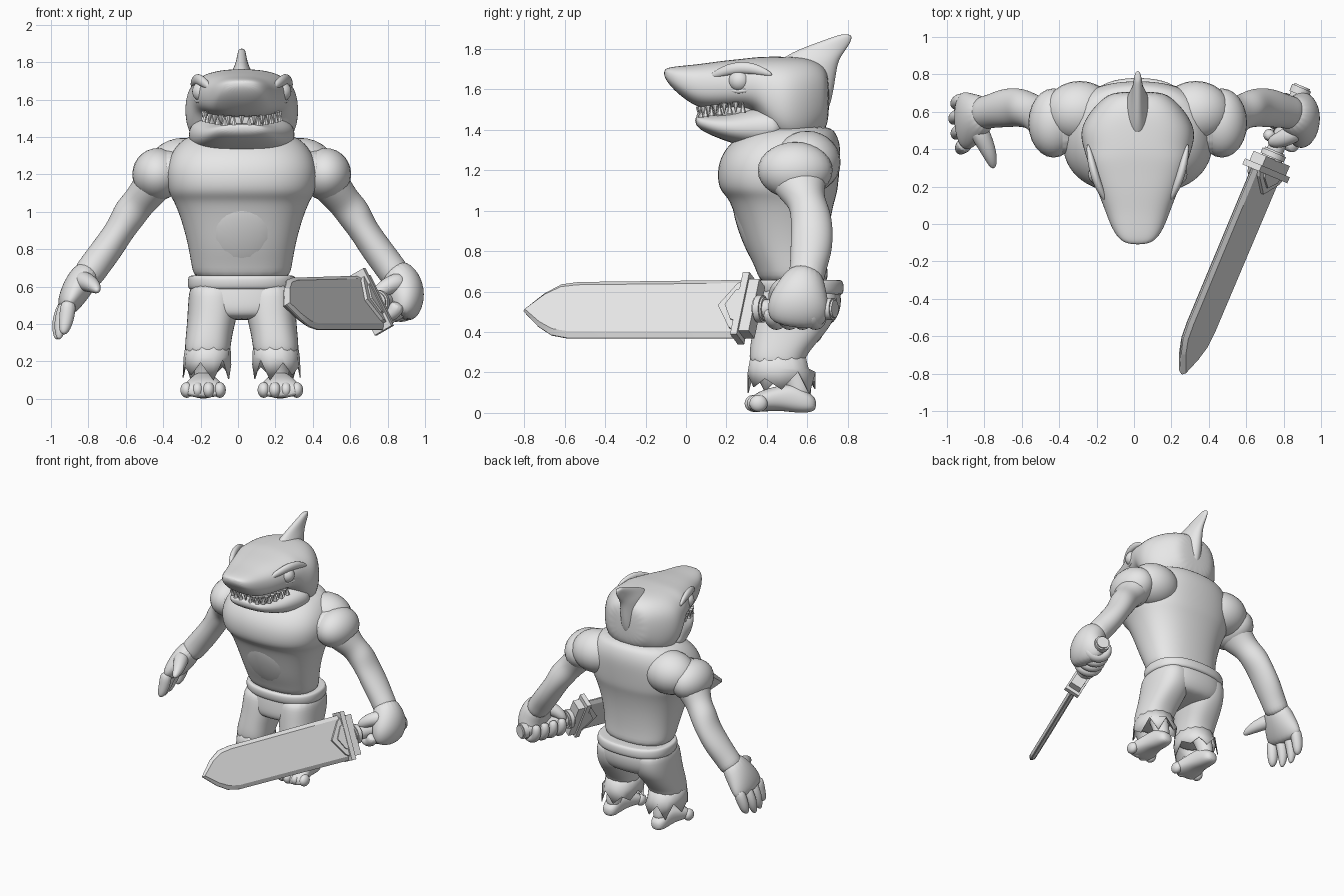
import bpy, bmesh, math
from mathutils import Vector as V, Matrix

if "Cube" in bpy.data.objects:
    bpy.data.objects.remove(bpy.data.objects["Cube"])

CX = 0.02  # symmetry plane of the body
GREY = (0.8, 0.8, 0.8, 1)
mat = bpy.data.materials.new("plain grey")
mat.use_nodes = True
mat.diffuse_color = GREY
mat.node_tree.nodes["Principled BSDF"].inputs["Base Color"].default_value = GREY


def finish(name, bm, mirror=False, sub=0, angle=40, matrix=None):
    bmesh.ops.recalc_face_normals(bm, faces=bm.faces)
    me = bpy.data.meshes.new(name)
    bm.to_mesh(me)
    bm.free()
    me.materials.append(mat)
    ob = bpy.data.objects.new(name, me)
    bpy.context.collection.objects.link(ob)
    ob.matrix_world = matrix if matrix else Matrix.Translation((CX, 0, 0))
    if mirror:
        ob.modifiers.new("mirror", 'MIRROR')
    if sub:
        m = ob.modifiers.new("smooth", 'SUBSURF')
        m.levels = m.render_levels = sub
    bpy.ops.object.select_all(action='DESELECT')
    ob.select_set(True)
    bpy.context.view_layer.objects.active = ob
    bpy.ops.object.shade_smooth_by_angle(angle=math.radians(angle))
    return ob


def loft(name, sections, power=2.0, sides=20, mirror=False, sub=2, jag=0):
    """Skin superellipse rings given as (centre, half axis, half axis)."""
    bm = bmesh.new()
    rings = []
    for c, u, v in sections:
        ring = []
        for i in range(sides):
            a = math.tau * i / sides
            x, y = math.cos(a), math.sin(a)
            x = math.copysign(abs(x) ** (2 / power), x)
            y = math.copysign(abs(y) ** (2 / power), y)
            ring.append(bm.verts.new(V(c) + V(u) * x + V(v) * y))
        rings.append(ring)
    for r, s in zip(rings, rings[1:]):
        for i in range(sides):
            j = (i + 1) % sides
            bm.faces.new((r[i], r[j], s[j], s[i]))
    if jag:
        for i, vert in enumerate(rings[-1]):
            vert.co.z += jag * (i % 2) + 0.02 * math.sin(i * 2.3)
    else:
        bm.faces.new(rings[0])
        bm.faces.new(rings[-1])
    return finish(name, bm, mirror, sub, 60)


def level(z, w, y0, y1, x=0):
    return (x, (y0 + y1) / 2, z), (w, 0, 0), (0, (y1 - y0) / 2, 0)


def upright(y, w, z0, z1, x=0):
    return (x, y, (z0 + z1) / 2), (w, 0, 0), (0, 0, (z1 - z0) / 2)


def tube(name, path, ref=(0, 1, 0), **kw):
    """Limb along points (position, radius across, radius along ref)."""
    pts = [V(p[0]) for p in path]
    secs = []
    for i, (p, a, b) in enumerate(path):
        t = (pts[min(i + 1, len(pts) - 1)] - pts[max(i - 1, 0)]).normalized()
        v = (V(ref) - t * t.dot(V(ref))).normalized()
        secs.append((p, v.cross(t) * a, v * b))
    return loft(name, secs, **kw)


def ball(name, loc, size, tilt=0, mirror=False):
    bm = bmesh.new()
    m = Matrix.Translation(loc) @ Matrix.Rotation(tilt, 4, 'X') @ Matrix.Diagonal((*size, 1))
    bmesh.ops.create_uvsphere(bm, u_segments=24, v_segments=14, radius=1, matrix=m)
    return finish(name, bm, mirror, angle=60)


# Torso with a chest ledge, a belly panel and shoulder muscles
loft("torso", [level(*s) for s in (
    (.62, .25, .37, .71), (.70, .27, .35, .70), (.80, .285, .30, .70), (.92, .315, .26, .71),
    (1.02, .35, .225, .73), (1.07, .375, .20, .745), (1.11, .40, .155, .755), (1.22, .415, .15, .765),
    (1.31, .385, .19, .77), (1.38, .33, .27, .75), (1.425, .25, .38, .71))], power=2.4)
ball("belly_panel", (0, .342, .88), (.19, .07, .25), tilt=math.radians(22))
ball("shoulder_muscle", (.45, .54, 1.2), (.135, .185, .14), mirror=True)
ball("shoulder_blade", (.31, .60, 1.24), (.19, .165, .155), mirror=True)

# Skull, jaw and mouth core
loft("head", [upright(*s) for s in (
    (-.11, .055, 1.665, 1.70), (-.075, .11, 1.61, 1.712), (0, .15, 1.545, 1.72), (.07, .175, 1.505, 1.727),
    (.17, .215, 1.50, 1.742), (.27, .25, 1.50, 1.752), (.35, .275, 1.49, 1.762), (.41, .295, 1.36, 1.765),
    (.50, .315, 1.30, 1.765), (.60, .26, 1.30, 1.76), (.67, .19, 1.38, 1.73), (.71, .13, 1.43, 1.68))],
    power=2.6)
loft("jaw", [upright(*s) for s in (
    (.045, .09, 1.43, 1.466), (.07, .135, 1.40, 1.47), (.13, .18, 1.37, 1.472), (.22, .225, 1.335, 1.48),
    (.32, .262, 1.31, 1.51), (.40, .287, 1.30, 1.53), (.50, .29, 1.30, 1.52))], power=2.5)
loft("mouth_core", [upright(y, w, 1.42, 1.58) for y, w in ((.11, .08), (.2, .13), (.4, .18))], sub=1)

# Two interlocking rows of teeth around the mouth
bm = bmesh.new()
for i in range(27):
    t = math.radians(-84 + 168 * i / 26)
    x = math.copysign(abs(math.sin(t)) ** .75, t) * .205
    y = .33 - .265 * math.cos(t) ** .75
    lift = .025 * abs(math.sin(t)) ** 3
    flip = math.pi if i % 2 else 0
    m = Matrix.Translation((x, y, 1.487 + lift)) @ Matrix.Rotation(flip, 4, 'X')
    bmesh.ops.create_cone(bm, cap_ends=True, segments=6, radius1=.017, radius2=.001, depth=.055, matrix=m)
finish("teeth", bm)

# Eyes, angry brows and head fin
ball("eye", (.21, .265, 1.643), (.055, .055, .055), mirror=True)
tube("brow", [((.16, .11, 1.655), .01, .01), ((.195, .17, 1.685), .02, .025), ((.228, .25, 1.71), .024, .032),
              ((.25, .34, 1.705), .022, .03), ((.268, .43, 1.67), .008, .01)], ref=(0, 0, 1), sides=12, mirror=True)
tube("eye_socket", [((.205, .20, 1.605), .012, .012), ((.232, .26, 1.585), .014, .014),
                    ((.252, .33, 1.605), .012, .012)], ref=(0, 0, 1), sides=10, mirror=True, sub=1)
loft("head_fin", [level(*s) for s in (
    (1.46, .05, .58, .70), (1.60, .075, .48, .735), (1.72, .068, .43, .75), (1.765, .046, .49, .77),
    (1.80, .032, .56, .795), (1.84, .024, .67, .82), (1.866, .018, .745, .82), (1.872, .01, .765, .81))], sides=16)

# Arms
tube("arm", [((.27, .53, 1.24), .11, .17), ((.43, .54, 1.22), .13, .175), ((.50, .57, 1.11), .10, .125),
             ((.55, .595, 1.05), .088, .09), ((.60, .615, .99), .095, .10), ((.645, .625, .91), .078, .105),
             ((.72, .62, .80), .084, .105), ((.795, .60, .70), .083, .087), ((.845, .59, .63), .085, .095)],
     mirror=True)

# Open right hand, fingers hanging down
tube("right_palm", [((-.80, .60, .71), .072, .085), ((-.87, .57, .61), .085, .13), ((-.92, .55, .52), .068, .165),
                    ((-.945, .545, .465), .045, .14)])
for i, name in enumerate(("little", "ring", "middle", "index")):
    y = .665 - .08 * i
    out, low = .025 * math.sin(i + .6), .30 + .03 * abs(i - 1.5)
    tube("right_%s_finger" % name, [((-.925, y, .53), .045, .042), ((-.945 - out, y - .01, .44), .043, .04),
         ((-.96 - out, y - .025, .37), .033, .033), ((-.965 - out, y - .04, low), .012, .012)], sides=12)
tube("right_thumb", [((-.87, .54, .64), .06, .06), ((-.82, .44, .62), .05, .05), ((-.785, .36, .60), .038, .038),
                     ((-.77, .295, .575), .015, .015)], ref=(0, 0, 1), sides=12)

# Sword frame: local x runs to the tip, y across the blade, z along its height
axis = V((.39, .921, 0)).normalized()
side = V((axis.y, -axis.x, 0))
roll = math.radians(28)
face = side * math.cos(roll) + V((0, 0, math.sin(roll)))
rise = (-axis).cross(face)
if rise.z < 0:
    rise, face = -rise, -face
sword = Matrix.Translation((.715, .30, .515)) @ Matrix((-axis, face, rise)).transposed().to_4x4()


def plate(name, outline, half, inset=0.0):
    """Flat plate; an inset gives it ground edges around the outline."""
    bm = bmesh.new()
    cx = sum(p[0] for p in outline) / len(outline)
    lx = max(abs(p[0] - cx) for p in outline)
    lz = max(abs(p[1]) for p in outline)
    layers = [(-half, inset), (half, inset)]
    if inset:
        layers[1:1] = [(-half * .18, 0), (half * .18, 0)]
    rows = [[bm.verts.new((cx + (x - cx) * (1 - k / lx), y, z * (1 - k / lz))) for x, z in outline]
            for y, k in layers]
    for r, s in zip(rows, rows[1:]):
        for i in range(len(r)):
            bm.faces.new((r[i - 1], r[i], s[i], s[i - 1]))
    bm.faces.new(rows[0])
    bm.faces.new(rows[-1])
    return finish(name, bm, angle=15, matrix=sword)


def rod(name, x0, x1, r):
    bm = bmesh.new()
    m = Matrix.Translation(((x0 + x1) / 2, 0, 0)) @ Matrix.Rotation(math.pi / 2, 4, 'Y')
    bmesh.ops.create_cone(bm, cap_ends=True, segments=20, radius1=r, radius2=r, depth=abs(x1 - x0), matrix=m)
    bmesh.ops.bevel(bm, geom=[e for e in bm.edges if e.calc_face_angle() > 1],
                    offset=.01, segments=2, affect='EDGES')
    return finish(name, bm, matrix=sword)


plate("blade", [(0, .16), (.93, .148), (1.02, .135), (1.10, .085), (1.195, -.015),
                (1.10, -.10), (1.02, -.148), (.93, -.165), (0, -.165)], .022, inset=.028)
plate("guard_front", [(.0, .178), (.035, .178), (.035, -.17), (.0, -.17)], .055)
plate("guard_back", [(-.055, .145), (0, .145), (0, -.145), (-.055, -.145)], .042)
plate("guard_chevron", [(.03, .14), (.06, .12), (.14, 0), (.06, -.12), (.03, -.14)], .04)
plate("guard_chevron_boss", [(.03, .09), (.055, .08), (.10, 0), (.055, -.08), (.03, -.09)], .05)
rod("handle_collar", -.10, -.05, .068)
rod("handle", -.44, -.04, .046)
rod("pommel", -.475, -.415, .055)

# Left fist closed round the handle
tube("left_palm", [((.80, .60, .71), .075, .08), ((.86, .575, .63), .105, .12), ((.88, .56, .55), .105, .155),
                   ((.87, .55, .48), .09, .15), ((.85, .545, .43), .06, .12)])
grip = V((.81, .55, .515))
for i, name in enumerate(("index", "middle", "ring", "little")):
    base = grip + axis * (-.11 + .07 * i)
    path = []
    for k, deg in enumerate((0, -45, -90, -135, -180, -220)):
        a = math.radians(deg)
        r = .045 - .003 * k
        path.append((base + side * .078 * math.cos(a) + V((0, 0, .078 * math.sin(a))), r, r))
    tube("left_%s_finger" % name, path, ref=axis, sides=12)
tube("left_thumb", [((.87, .51, .63), .06, .06), ((.79, .46, .61), .05, .05), ((.73, .44, .57), .04, .04),
                    ((.705, .435, .53), .018, .018)], sides=12)

# Torn trousers
loft("trouser_seat", [level(*s) for s in (
    (.65, .27, .37, .74), (.60, .28, .355, .77), (.52, .285, .345, .77), (.46, .27, .345, .745),
    (.42, .20, .38, .70))], power=2.5)
loft("waistband", [level(*s) for s in (
    (.575, .27, .37, .76), (.59, .291, .345, .783), (.64, .291, .338, .783), (.662, .283, .35, .77),
    (.655, .25, .39, .72))], power=2.4, sides=24)
loft("trouser_leg", [level(*s) for s in (
    (.63, .12, .37, .74, .15), (.55, .135, .345, .755, .152), (.45, .135, .333, .735, .156),
    (.36, .126, .32, .66, .172), (.28, .124, .31, .59, .182), (.21, .118, .32, .58, .185))],
    power=2.4, mirror=True)
hem = loft("torn_hem", [level(.30, .119, .32, .59, .18), level(.22, .127, .305, .61, .184),
                        level(.115, .13, .30, .645, .186)], power=2.3, sides=14, mirror=True, sub=0, jag=.075)
hem.modifiers.new("cloth", 'SOLIDIFY').thickness = .006

# Ankles, feet and toes
tube("ankle", [((.19, .50, .30), .075, .085), ((.195, .54, .20), .06, .065), ((.2, .56, .12), .055, .06),
               ((.2, .57, .06), .05, .055)], mirror=True, sides=16)
loft("foot", [upright(*s, .205) for s in (
    (.645, .03, .015, .07), (.61, .058, 0, .10), (.54, .065, 0, .15), (.46, .08, .012, .135), (.38, .105, .005, .115),
    (.335, .112, .005, .09), (.31, .09, .015, .06))], power=2.4, mirror=True)
for i in range(4):
    x = .118 + .059 * i
    ball("toe_%d" % (i + 1), (x, .335 + .012 * abs(i - 1), .047), (.033, .045, .042), mirror=True)
